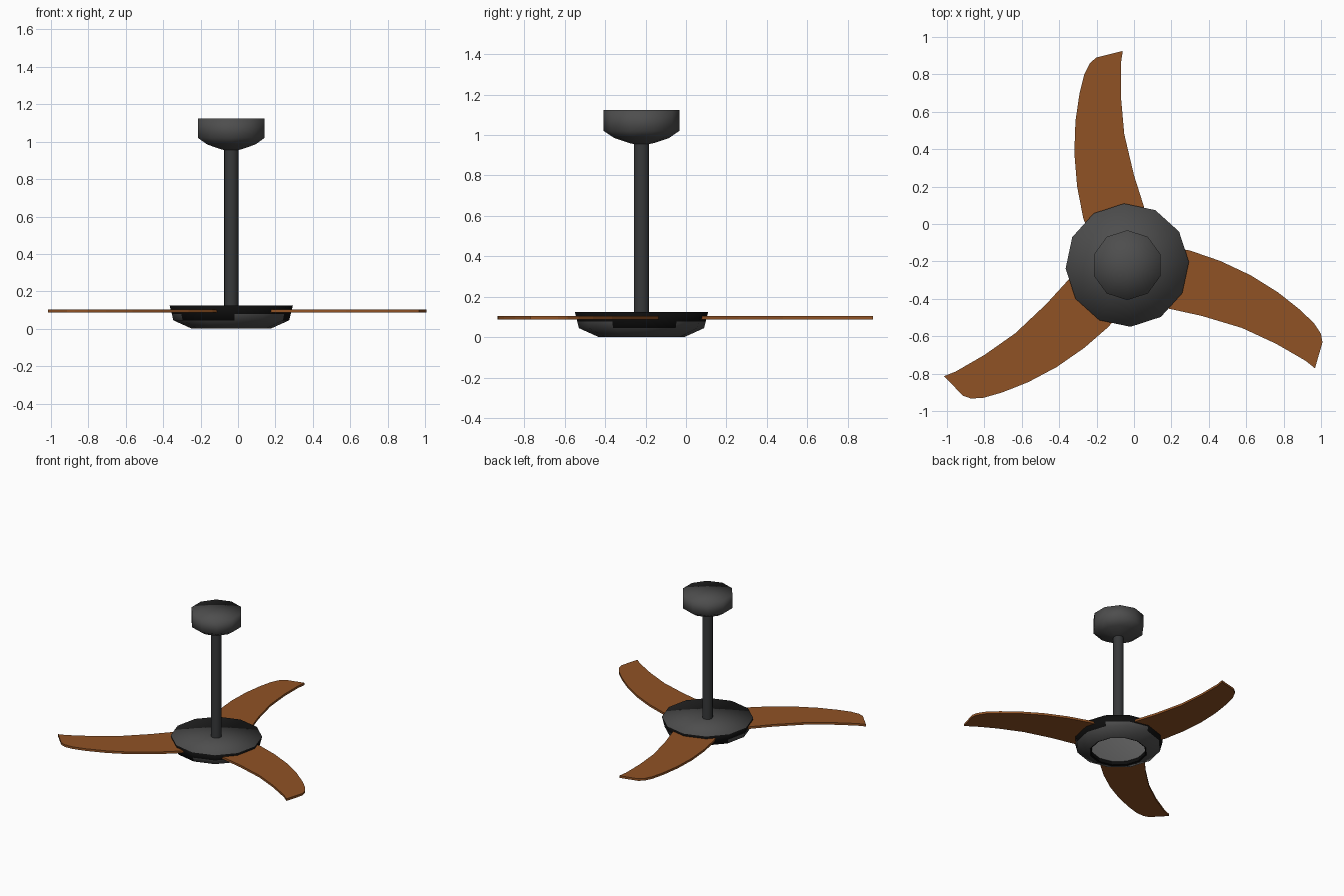
import bpy, bmesh, math
from mathutils import Matrix, Vector

if "Cube" in bpy.data.objects:
    bpy.data.objects.remove(bpy.data.objects["Cube"])

CX, CY = -0.036, -0.22      # fan axis


def material(name, rgb):
    m = bpy.data.materials.new(name)
    m.diffuse_color = (*rgb, 1)
    m.use_nodes = True
    m.node_tree.nodes["Principled BSDF"].inputs["Base Color"].default_value = m.diffuse_color
    return m


GREY = material("dark grey metal", (0.075, 0.075, 0.075))
ROD = material("charcoal rod", (0.038, 0.04, 0.042))
BLACK = material("black trim", (0.004, 0.004, 0.004))
WOOD = material("brown wood", (0.28, 0.085, 0.018))
GLASS = material("pale glass", (0.75, 0.75, 0.75))


def finish(name, bm, mats, smooth):
    for f in bm.faces:
        f.smooth = smooth
    me = bpy.data.meshes.new(name)
    bm.to_mesh(me)
    bm.free()
    for m in mats:
        me.materials.append(m)
    ob = bpy.data.objects.new(name, me)
    ob.location = (CX, CY, 0)
    bpy.context.collection.objects.link(ob)
    return ob


def revolve(name, profile, sides, turn, mats, smooth=True, rule=None):
    """Spin (radius, z) points, listed bottom to top, about the axis.
    A radius of 0 makes a single centre point."""
    bm = bmesh.new()
    rings = []
    for r, z in profile:
        if r == 0:
            rings.append([bm.verts.new((0, 0, z))] * sides)
        else:
            rings.append([bm.verts.new((r * math.cos(turn + math.tau * i / sides),
                                        r * math.sin(turn + math.tau * i / sides), z))
                          for i in range(sides)])
    for k, (a, b) in enumerate(zip(rings, rings[1:])):
        for i in range(sides):
            j = (i + 1) % sides
            quad = list(dict.fromkeys((a[i], a[j], b[j], b[i])))
            f = bm.faces.new(quad)
            if rule:
                f.material_index = rule(k, i)
    return finish(name, bm, mats, smooth)


TURN = math.radians(3)

# Ceiling canopy and down rod
revolve("ceiling_canopy",
        [(0.037, 0.955), (0.06, 0.96), (0.135, 0.985), (0.187, 1.02), (0.187, 1.125), (0, 1.125)],
        10, math.radians(90), [GREY])
revolve("down_rod", [(0.038, 0.1), (0.038, 0.97)], 16, 0, [ROD])


# Motor housing: black rim, and black slots beside each blade root
def housing_colour(band, side):
    if band == 2:
        return 1
    if band == 1:
        return 0 if side % 4 in (1, 2) else 1
    return 0


revolve("motor_housing",
        [(0.21, 0.0), (0.31, 0.045), (0.318, 0.078), (0.33, 0.125), (0, 0.125)],
        12, TURN, [GREY, BLACK], True, housing_colour)

# Light recess under the housing, then its glass
revolve("light_recess", [(0.2, 0.035), (0.2, 0.004), (0.21, 0.0)], 12, TURN, [BLACK], False)
revolve("light_glass", [(0, 0.018), (0.12, 0.022), (0.2, 0.032)], 24, 0, [GLASS])

# Three curved blades
OUTLINE = [(-0.17, 0.08), (-0.235, 0.25), (-0.268, 0.42), (-0.283, 0.60), (-0.277, 0.77),
           (-0.255, 0.92), (-0.23, 1.02), (-0.20, 1.08), (-0.165, 1.11), (-0.024, 1.145),
           (-0.034, 1.08), (-0.034, 0.90), (-0.016, 0.70), (0.036, 0.48), (0.09, 0.31),
           (0.13, 0.12)]
for n in range(3):
    bm = bmesh.new()
    base = bm.faces.new([bm.verts.new((x, y, 0.087)) for x, y in OUTLINE])
    up = bmesh.ops.extrude_face_region(bm, geom=[base])
    bmesh.ops.translate(bm, vec=Vector((0, 0, 0.017)),
                        verts=[v for v in up["geom"] if isinstance(v, bmesh.types.BMVert)])
    bmesh.ops.recalc_face_normals(bm, faces=bm.faces)
    bmesh.ops.rotate(bm, verts=bm.verts, cent=(0, 0, 0),
                     matrix=Matrix.Rotation(math.tau * n / 3, 3, 'Z'))
    finish(f"blade_{n + 1}", bm, [WOOD], False)
